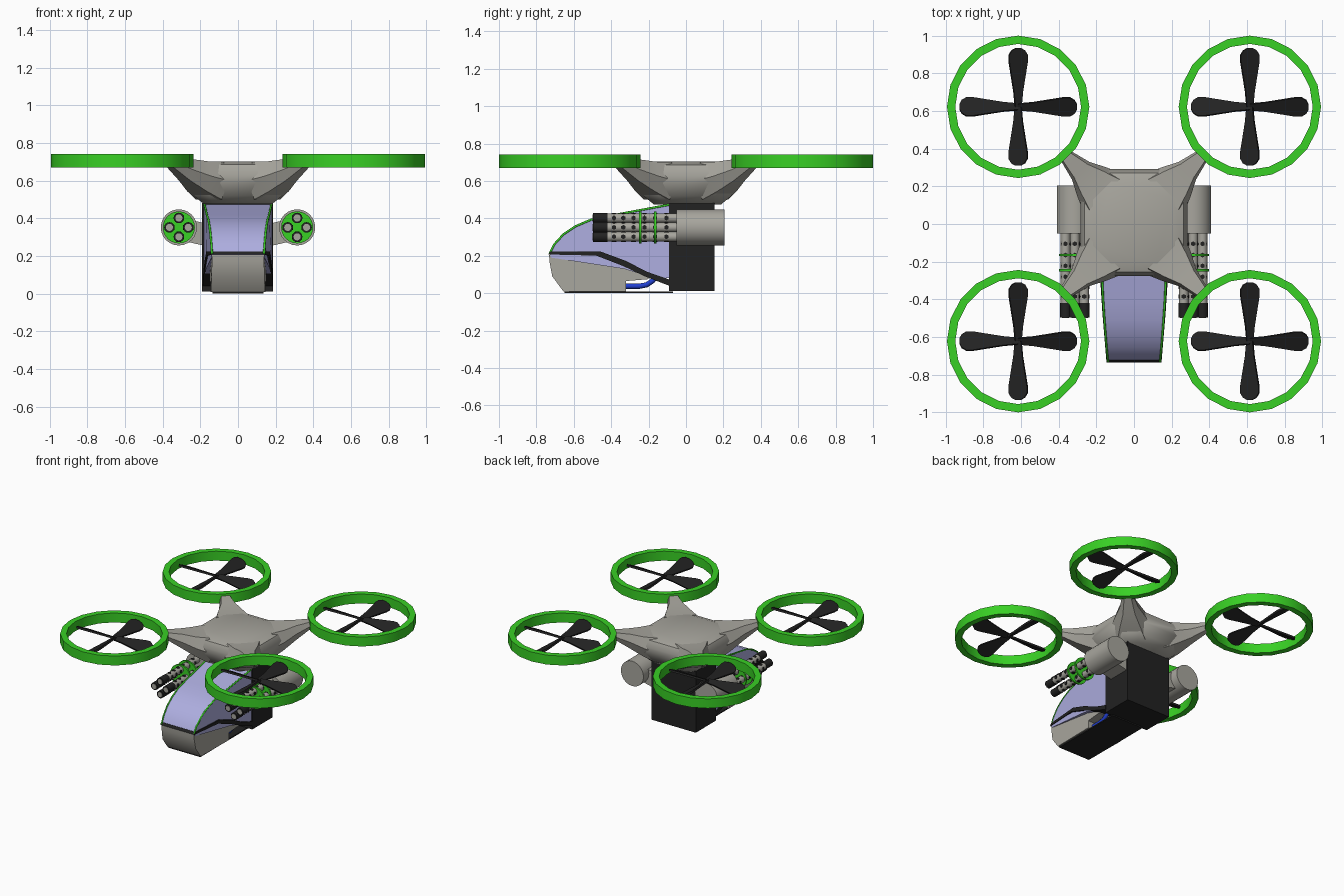
import bpy, bmesh, math
from mathutils import Vector, Matrix

if "Cube" in bpy.data.objects:
    bpy.data.objects.remove(bpy.data.objects["Cube"])


def material(name, rgb):
    m = bpy.data.materials.new(name)
    m.diffuse_color = (*rgb, 1)
    m.use_nodes = True
    m.node_tree.nodes["Principled BSDF"].inputs["Base Color"].default_value = m.diffuse_color
    return m


GREEN = material("bright green", (0.04, 0.63, 0.018))
GRAY = material("warm gray", (0.39, 0.38, 0.34))
GLASS = material("lilac glass", (0.42, 0.42, 0.74))
BLACK = material("near black", (0.016, 0.016, 0.016))
BLUE = material("pipe blue", (0.015, 0.05, 0.64))


def finish(name, bm, mat, smooth=35):
    bmesh.ops.recalc_face_normals(bm, faces=bm.faces[:])
    me = bpy.data.meshes.new(name)
    bm.to_mesh(me)
    bm.free()
    me.materials.append(mat)
    if smooth:
        me.shade_smooth()
        me.set_sharp_from_angle(angle=math.radians(smooth))
    ob = bpy.data.objects.new(name, me)
    bpy.context.collection.objects.link(ob)
    return ob


def loft(bm, rings, closed=False):
    """Bridge rings of points; cap the ends, or join last to first."""
    vs = [[bm.verts.new(p) for p in r] for r in rings]
    n = len(vs[0])
    pairs = list(zip(vs, vs[1:])) + ([(vs[-1], vs[0])] if closed else [])
    for a, b in pairs:
        for i in range(n):
            bm.faces.new((a[i], a[(i + 1) % n], b[(i + 1) % n], b[i]))
    if not closed:
        bm.faces.new(vs[0])
        bm.faces.new(vs[-1])


def rod(bm, a, b, r, n=16):
    """Cylinder between two points."""
    a, b = Vector(a), Vector(b)
    q = (b - a).to_track_quat('Z', 'Y').to_matrix().to_4x4()
    bmesh.ops.create_cone(bm, cap_ends=True, segments=n, radius1=r, radius2=r,
                          depth=(b - a).length, matrix=Matrix.Translation((a + b) / 2) @ q)


def box(name, x0, x1, y0, y1, z0, z1, mat):
    bm = bmesh.new()
    loft(bm, [[(x0, y0, z), (x1, y0, z), (x1, y1, z), (x0, y1, z)] for z in (z0, z1)])
    return finish(name, bm, mat, 0)


def half_width(y):
    """Cockpit half width, narrowing to the nose."""
    return 0.14 + 0.04 * min(1, (y + 0.73) / 0.55) ** 0.8 if y > -0.73 else 0.14


def slab(name, profile, mat, width, smooth=35):
    """Side profile (y, z) spanned across x."""
    bm = bmesh.new()
    loft(bm, [[(s * width(y), y, z) for y, z in profile] for s in (-1, 1)])
    return finish(name, bm, mat, smooth)


def tube(name, pts, r, mat):
    cu = bpy.data.curves.new(name, 'CURVE')
    cu.dimensions = '3D'
    cu.bevel_depth = r
    cu.bevel_resolution = 2
    cu.use_fill_caps = True
    sp = cu.splines.new('POLY')
    sp.points.add(len(pts) - 1)
    for p, c in zip(sp.points, pts):
        p.co = (*c, 1)
    cu.materials.append(mat)
    ob = bpy.data.objects.new(name, cu)
    bpy.context.collection.objects.link(ob)


# Rotors: ring guard and four pitched paddle blades
blade_half = [(0.0, 0.018), (0.08, 0.026), (0.24, 0.054), (0.275, 0.054), (0.30, 0.038), (0.312, 0.014)]
outline = blade_half + [(x, -y) for x, y in reversed(blade_half)]
for sx in (-1, 1):
    for sy in (-1, 1):
        c = Vector((sx * 0.615, sy * 0.622, 0.705))
        bm = bmesh.new()
        rings = []
        for i in range(20):
            a = i * math.tau / 20
            rings.append([c + Vector((r * math.cos(a), r * math.sin(a), z))
                          for r, z in ((0.378, -0.036), (0.378, 0.036), (0.334, 0.036), (0.334, -0.036))])
        loft(bm, rings, closed=True)
        finish("rotor_ring", bm, GREEN)
        bm = bmesh.new()
        for k in range(4):
            m = (Matrix.Translation(c) @ Matrix.Rotation(k * math.pi / 2, 4, 'Z')
                 @ Matrix.Rotation(math.radians(25), 4, 'X'))
            loft(bm, [[m @ Vector((x, y, z)) for x, y in outline] for z in (-0.007, 0.007)])
        finish("rotor_blades", bm, BLACK)

# Hull: stacked chamfered squares
bm = bmesh.new()
rings = []
for h, f, z in ((0.18, 0.13, 0.475), (0.235, 0.15, 0.52), (0.278, 0.155, 0.59), (0.283, 0.15, 0.64),
                (0.262, 0.14, 0.685), (0.21, 0.12, 0.703)):
    rings.append([(x, y + 0.008, z) for x, y in ((h, -f), (h, f), (f, h), (-f, h),
                                                 (-h, f), (-h, -f), (-f, -h), (f, -h))])
loft(bm, rings)
finish("hull", bm, GRAY, 40)

# Tapered arms reaching up to the rings
for sx in (-1, 1):
    for sy in (-1, 1):
        d = Vector((sx, sy, 0)).normalized()
        p = Vector((-d.y, d.x, 0))
        bm = bmesh.new()
        rings = []
        for r, w, lo, hi in ((0.22, 0.15, 0.50, 0.70), (0.31, 0.112, 0.545, 0.703),
                             (0.40, 0.066, 0.60, 0.715), (0.515, 0.036, 0.675, 0.727)):
            rings.append([d * r + p * (s * w) + Vector((0, 0, z)) for s, z in
                          ((-0.65, lo), (0.65, lo), (1, (lo + hi) / 2), (0.75, hi), (-0.75, hi), (-1, (lo + hi) / 2))])
        loft(bm, rings)
        finish("rotor_arm", bm, GRAY, 40)

# Rear body block and floor plate
box("body_block", -0.19, 0.185, -0.09, 0.152, 0.012, 0.482, BLACK)
box("floor_plate", -0.135, 0.135, -0.65, -0.07, 0.0, 0.009, BLACK)

# Cockpit canopy with green edge lines
top = [(-0.73, 0.21), (-0.705, 0.26), (-0.655, 0.315), (-0.59, 0.358), (-0.51, 0.392), (-0.40, 0.415), (-0.085, 0.474)]
slab("canopy", top + [(-0.085, 0.08), (-0.20, 0.09), (-0.33, 0.13), (-0.72, 0.19)], GLASS, half_width)
for s in (-1, 1):
    tube("canopy_edge", [(s * (half_width(y) - 0.002), y, z) for y, z in top], 0.006, GREEN)

# Gray chin and dark belt trim
slab("chin", [(-0.732, 0.205), (-0.73, 0.17), (-0.715, 0.09), (-0.655, 0.009), (-0.32, 0.009),
              (-0.32, 0.065), (-0.20, 0.075), (-0.20, 0.09), (-0.33, 0.13)],
     GRAY, lambda y: 0.141 + 0.2 * (half_width(y) - 0.14) if y > -0.72 else 0.138)
slab("belt_trim", [(-0.736, 0.207), (-0.725, 0.224), (-0.46, 0.224), (-0.32, 0.172), (-0.21, 0.115), (-0.085, 0.072),
                   (-0.085, 0.038), (-0.22, 0.09), (-0.34, 0.147), (-0.48, 0.201)],
     BLACK, lambda y: half_width(y) + 0.006, 0)

# Blue pipes under the cockpit
for s in (-1, 1):
    tube("coolant_pipe", [(s * 0.1, y, z) for y, z in
                          ((-0.34, 0.037), (-0.25, 0.037), (-0.21, 0.045), (-0.18, 0.065), (-0.15, 0.10))], 0.014, BLUE)

# Side guns: pod, bracket, four barrels with vents, collars
for s in (-1, 1):
    gx, gz = s * 0.314, 0.352
    bm = bmesh.new()
    rod(bm, (gx, -0.05, gz), (gx, 0.205, gz), 0.096, 24)
    finish("gun_pod", bm, GRAY)
    bm = bmesh.new()
    loft(bm, [[(s * x, y, z + dz) for y, z in ((-0.03, 0.27), (0.14, 0.27), (0.14, 0.39), (-0.03, 0.39))]
              for x, dz in ((0.18, -0.015), (0.29, 0.01))])
    finish("gun_bracket", bm, GRAY, 0)
    barrels, muzzles, bores, vents, collars = (bmesh.new() for _ in range(5))
    for dx, dz in ((0.05, 0), (-0.05, 0), (0, 0.05), (0, -0.05)):
        x, z = gx + dx, gz + dz
        rod(barrels, (x, -0.43, z), (x, -0.04, z), 0.025)
        rod(muzzles, (x, -0.497, z), (x, -0.42, z), 0.028)
        rod(bores, (x, -0.499, z), (x, -0.49, z), 0.019)
        for y in (-0.385, -0.335, -0.28, -0.222, -0.165, -0.105):
            rod(vents, (x - 0.027, y, z), (x + 0.027, y, z), 0.013, 6)
            rod(vents, (x, y, z - 0.027), (x, y, z + 0.027), 0.013, 6)
    for y in (-0.245, -0.165):
        rod(collars, (gx, y - 0.006, gz), (gx, y + 0.006, gz), 0.085, 24)
    finish("gun_barrels", barrels, GRAY)
    finish("gun_muzzles", muzzles, BLACK)
    finish("gun_bores", bores, GRAY)
    finish("gun_vents", vents, BLACK, 0)
    finish("gun_collars", collars, GREEN)
